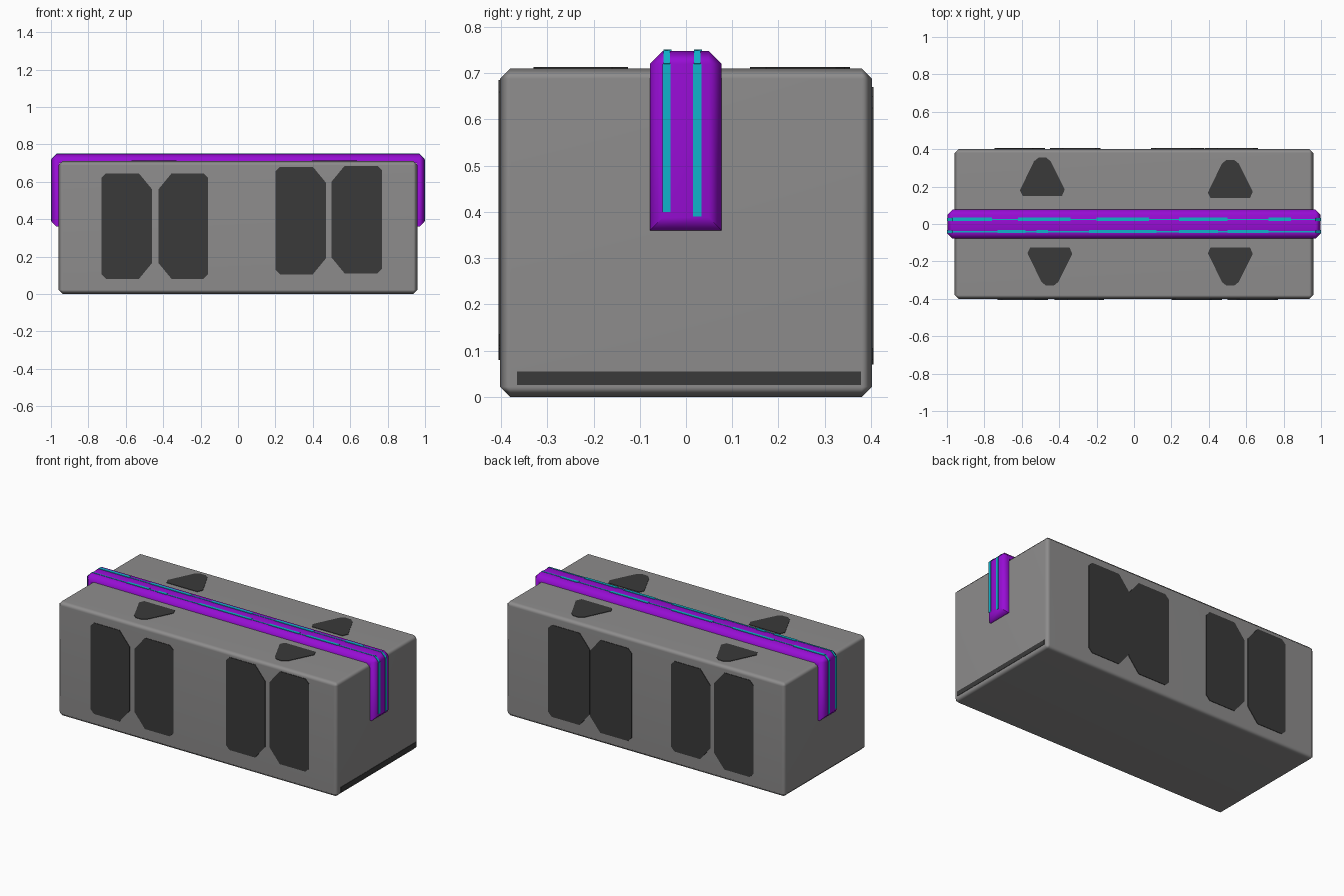
import bpy, bmesh
from mathutils import Vector

if "Cube" in bpy.data.objects:
    bpy.data.objects.remove(bpy.data.objects["Cube"])


def material(name, rgb):
    m = bpy.data.materials.new(name)
    m.diffuse_color = (*rgb, 1)
    m.use_nodes = True
    m.node_tree.nodes["Principled BSDF"].inputs["Base Color"].default_value = m.diffuse_color
    return m


GREY = material("grey", (0.27, 0.265, 0.265))
DARK = material("dark grey", (0.042, 0.042, 0.042))
PURPLE = material("purple", (0.31, 0.004, 0.66))
CYAN = material("cyan", (0.005, 0.45, 0.60))


def finish(bm, name, mat, smooth=False):
    bmesh.ops.recalc_face_normals(bm, faces=bm.faces[:])
    me = bpy.data.meshes.new(name)
    bm.to_mesh(me)
    bm.free()
    me.materials.append(mat)
    ob = bpy.data.objects.new(name, me)
    bpy.context.collection.objects.link(ob)
    if smooth:
        bpy.context.view_layer.objects.active = ob
        ob.select_set(True)
        bpy.ops.object.shade_smooth_by_angle(angle=1.0)
        ob.select_set(False)
        ob.modifiers.new("weighted", "WEIGHTED_NORMAL").keep_sharp = True
    return ob


def prism(bm, points, offset):
    """Extrude a flat polygon by an offset vector."""
    off = Vector(offset)
    f = bm.faces.new([bm.verts.new(Vector(p)) for p in points])
    r = bmesh.ops.extrude_face_region(bm, geom=[f])
    vs = [v for v in r["geom"] if isinstance(v, bmesh.types.BMVert)]
    bmesh.ops.translate(bm, verts=vs, vec=off)


def plate(bm, points, normal, lift=0.003):
    """Thin plate straddling a surface."""
    n = Vector(normal).normalized() * lift
    prism(bm, [Vector(p) - n for p in points], n * 2)


# body block
bm = bmesh.new()
bmesh.ops.create_cube(bm, size=1)
bmesh.ops.scale(bm, vec=(1.918, 0.804, 0.71), verts=bm.verts)
bmesh.ops.translate(bm, vec=(0, 0, 0.355), verts=bm.verts)
bmesh.ops.bevel(bm, geom=bm.edges[:], offset=0.022, segments=1, affect="EDGES")
finish(bm, "body", GREY, True)

# strap over the top and down both ends
X, Z, LOW, C = 0.998, 0.748, 0.36, 0.028
bm = bmesh.new()
profile = [(-X, LOW), (-X, Z), (X, Z), (X, LOW), (0.955, LOW), (0.955, 0.70),
           (-0.955, 0.70), (-0.955, LOW)]
prism(bm, [(x, -0.078, z) for x, z in profile], (0, 0.155, 0))
outer = [e for e in bm.edges
         if all(abs(v.co.x) > 0.99 or v.co.z > 0.74 for v in e.verts)]
bmesh.ops.bevel(bm, geom=outer, offset=C, segments=1, affect="EDGES")
finish(bm, "strap", PURPLE, True)

# cyan stripes: end runs plus thin and wide dashes along the top
bm = bmesh.new()


def run(y, h, a, b, normal):
    plate(bm, [(a[0], y - h, a[1]), (b[0], y - h, b[1]),
               (b[0], y + h, b[1]), (a[0], y + h, a[1])], normal, 0.002)


for y, low in ((-0.042, 0.40), (0.024, 0.39)):
    for s in (-1, 1):
        run(y, 0.009, (s * X, low), (s * X, Z - C), (s, 0, 0))
        run(y, 0.007, (s * X, Z - C), (s * (X - C), Z), (s, 0, 1))
    run(y, 0.0035, (-X + C, Z), (X - C, Z), (0, 0, 1))
wide = {0.026: [(-0.97, -0.76), (-0.62, -0.34), (-0.20, 0.08), (0.24, 0.50), (0.72, 0.84)],
        -0.04: [(-0.73, -0.58), (-0.52, -0.46), (-0.24, 0.12), (0.24, 0.45), (0.50, 0.72)]}
for y, spans in wide.items():
    for a, b in spans:
        run(y, 0.009, (a, Z + 0.001), (b, Z + 0.001), (0, 0, 1))
finish(bm, "strap_stripes", CYAN)


# tall window patches; big corner cuts on the side facing the partner
def window(bm, x0, x1, z0, z1, y, cut_right):
    b, bh, s = 0.07, 0.085, 0.025
    pts = [(0, s), (s, 0), (1 - b, 0), (1, bh), (1, -bh), (1 - b, -0.0), (s, 0), (0, -s)]
    w = x1 - x0
    loc = [(0, z0 + s), (s, z0), (w - b, z0), (w, z0 + bh),
           (w, z1 - bh), (w - b, z1), (s, z1), (0, z1 - s)]
    plate(bm, [(x0 + u if cut_right else x1 - u, y, z) for u, z in loc], (0, y, 0))


sides = {"front_patches": (-0.402, [(-0.73, -0.46, 0.08, 0.645), (-0.425, -0.16, 0.08, 0.645),
                                    (0.20, 0.47, 0.105, 0.68), (0.50, 0.77, 0.11, 0.685)]),
         "back_patches": (0.402, [(-0.745, -0.476, 0.07, 0.67), (-0.45, -0.18, 0.09, 0.65),
                                  (0.09, 0.375, 0.07, 0.645), (0.377, 0.663, 0.08, 0.65)])}
for name, (y, rects) in sides.items():
    bm = bmesh.new()
    for i, r in enumerate(rects):
        window(bm, *r, y, i % 2 == 0)
    finish(bm, name, DARK)

# rounded triangles on the top
bm = bmesh.new()
tri = [(-0.12, 0.03), (-0.105, 0), (0.105, 0), (0.12, 0.035), (0.045, 0.185),
       (0.02, 0.205), (-0.02, 0.205), (-0.045, 0.185)]
for cx, cy, d in ((-0.49, 0.15, 1), (0.515, 0.138, 1), (-0.45, -0.125, -1), (0.515, -0.125, -1)):
    plate(bm, [(cx + u, cy + d * v, 0.71) for u, v in tri], (0, 0, 1))
finish(bm, "top_triangles", DARK)

# dark slot low on the right end
bm = bmesh.new()
plate(bm, [(0.959, -0.365, 0.026), (0.959, 0.378, 0.026),
           (0.959, 0.378, 0.055), (0.959, -0.365, 0.055)], (1, 0, 0), 0.002)
finish(bm, "end_slot", DARK)
